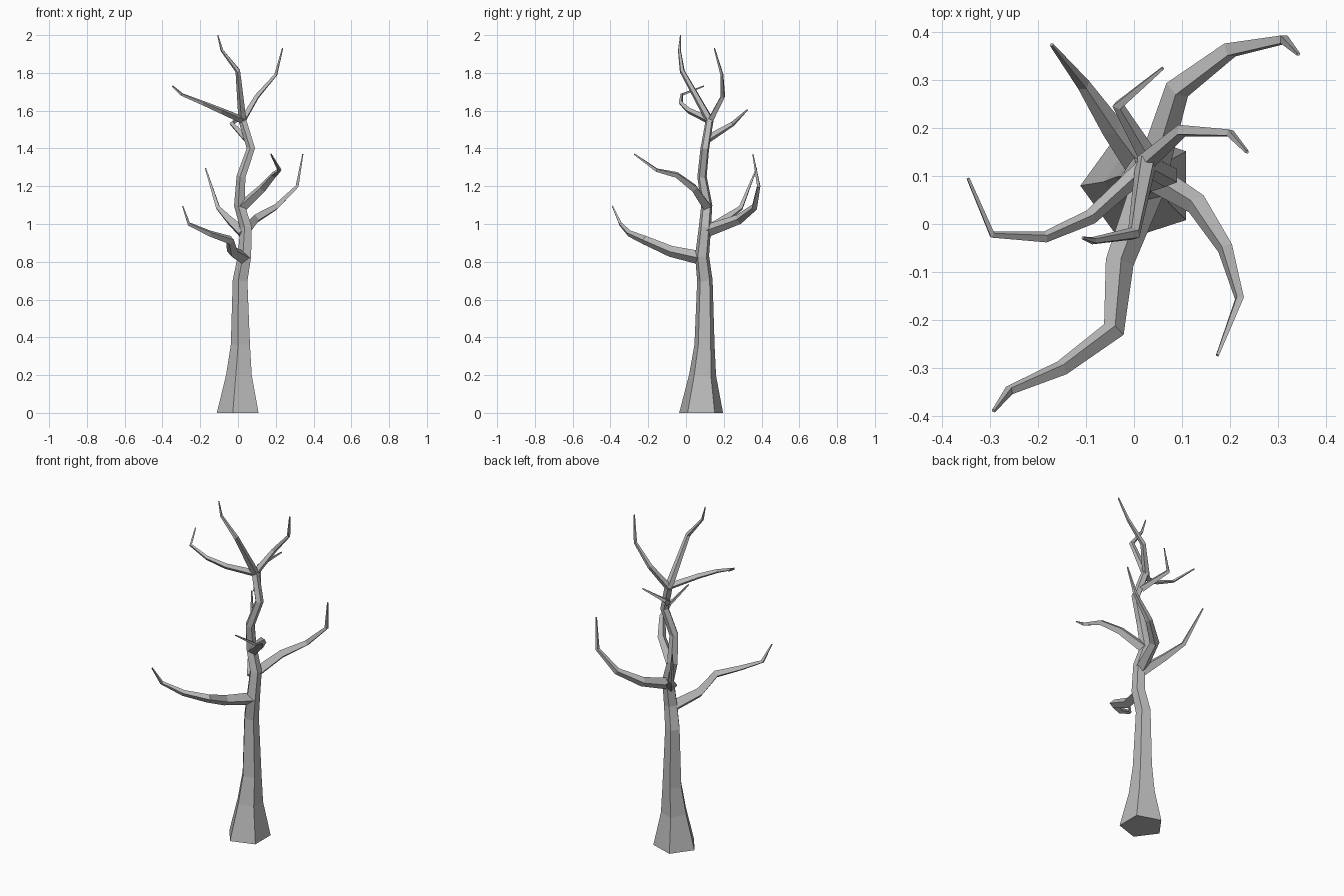
import bpy, bmesh, math
from mathutils import Vector

cube = bpy.data.objects.get("Cube")
if cube:
    bpy.data.objects.remove(cube, do_unlink=True)

bark = bpy.data.materials.new("grey_bark")
bark.use_nodes = True
GREY = (0.5, 0.5, 0.5, 1)
bark.diffuse_color = GREY
bark.node_tree.nodes["Principled BSDF"].inputs["Base Color"].default_value = GREY


def limb(name, path, radii, sides, start_dir=None, turn=0.0):
    """Tapered faceted tube along a path, with its ring carried from joint to joint."""
    pts = [Vector(p) for p in path]
    bm = bmesh.new()
    rings = []
    last = len(pts) - 1
    side = None
    for i, p in enumerate(pts):
        into = (p - pts[max(i - 1, 0)]).normalized()
        out = (pts[min(i + 1, last)] - p).normalized()
        tangent = (into + out).normalized()
        if i == 0 and start_dir:
            tangent = Vector(start_dir)
        if side is None:
            side = Vector((1, 0, 0)) if start_dir else tangent.cross(Vector((0, 0, 1)))
        side = (side - tangent * side.dot(tangent)).normalized()
        up = tangent.cross(side)
        ring = []
        for k in range(sides):
            a = turn + math.tau * k / sides
            ring.append(bm.verts.new(p + radii[i] * (side * math.cos(a) + up * math.sin(a))))
        rings.append(ring)
    for a, b in zip(rings, rings[1:]):
        for k in range(sides):
            n = (k + 1) % sides
            bm.faces.new((a[k], a[n], b[n], b[k]))
    bm.faces.new(rings[0][::-1])
    bm.faces.new(rings[-1])
    bmesh.ops.recalc_face_normals(bm, faces=bm.faces[:])
    mesh = bpy.data.meshes.new(name)
    bm.to_mesh(mesh)
    bm.free()
    mesh.materials.append(bark)
    obj = bpy.data.objects.new(name, mesh)
    bpy.context.collection.objects.link(obj)


# Five-sided trunk, flaring at the foot and running up into the leader
limb("trunk",
     [(.01, .08, 0), (.012, .088, .2), (.018, .098, .36), (.015, .1, .7), (.038, .085, .83),
      (.045, .1, .98), (.01, .11, 1.1), (.018, .085, 1.25), (.07, .1, 1.4), (.025, .125, 1.55),
      (0, -.02, 1.81), (-.085, -.035, 1.92), (-.107, -.029, 2)],
     [.122, .075, .056, .043, .039, .034, .031, .026, .024, .023, .014, .008, .003],
     5, (0, 0, 1), math.pi)


def branch(name, path, thick, tip=.004):
    """Four-sided branch that thins steadily towards its tip."""
    n = len(path) - 1
    limb(name, path, [thick + (tip - thick) * i / n for i in range(n + 1)], 4)


# Lower branches
branch("front_low_branch",
       [(.03, .08, .82), (-.03, -.08, .855), (-.042, -.22, .915), (-.15, -.3, .95),
        (-.26, -.347, 1), (-.293, -.39, 1.095)], .036)
branch("back_left_branch",
       [(.035, .1, .96), (.09, .28, 1.025), (.2, .363, 1.09), (.313, .385, 1.2),
        (.343, .354, 1.37)], .034)
branch("back_right_branch",
       [(.03, .1, .95), (-.045, .2, 1.02), (-.105, .29, 1.085), (-.172, .374, 1.295)], .034)

# Middle branch
branch("front_left_branch",
       [(.02, .11, 1.09), (.13, .042, 1.19), (.19, -.05, 1.26), (.22, -.155, 1.285),
        (.174, -.274, 1.37)], .03)

# Crown branches
branch("crown_left_branch",
       [(.02, .125, 1.54), (.1, .195, 1.675), (.2, .19, 1.79), (.236, .15, 1.93)], .02)
branch("crown_right_branch",
       [(.025, .12, 1.55), (-.09, .015, 1.6), (-.185, -.027, 1.64), (-.296, -.022, 1.685),
        (-.346, .095, 1.73)], .02)
branch("crown_back_branch",
       [(.045, .115, 1.45), (-.033, .247, 1.53), (.06, .325, 1.605)], .022)
